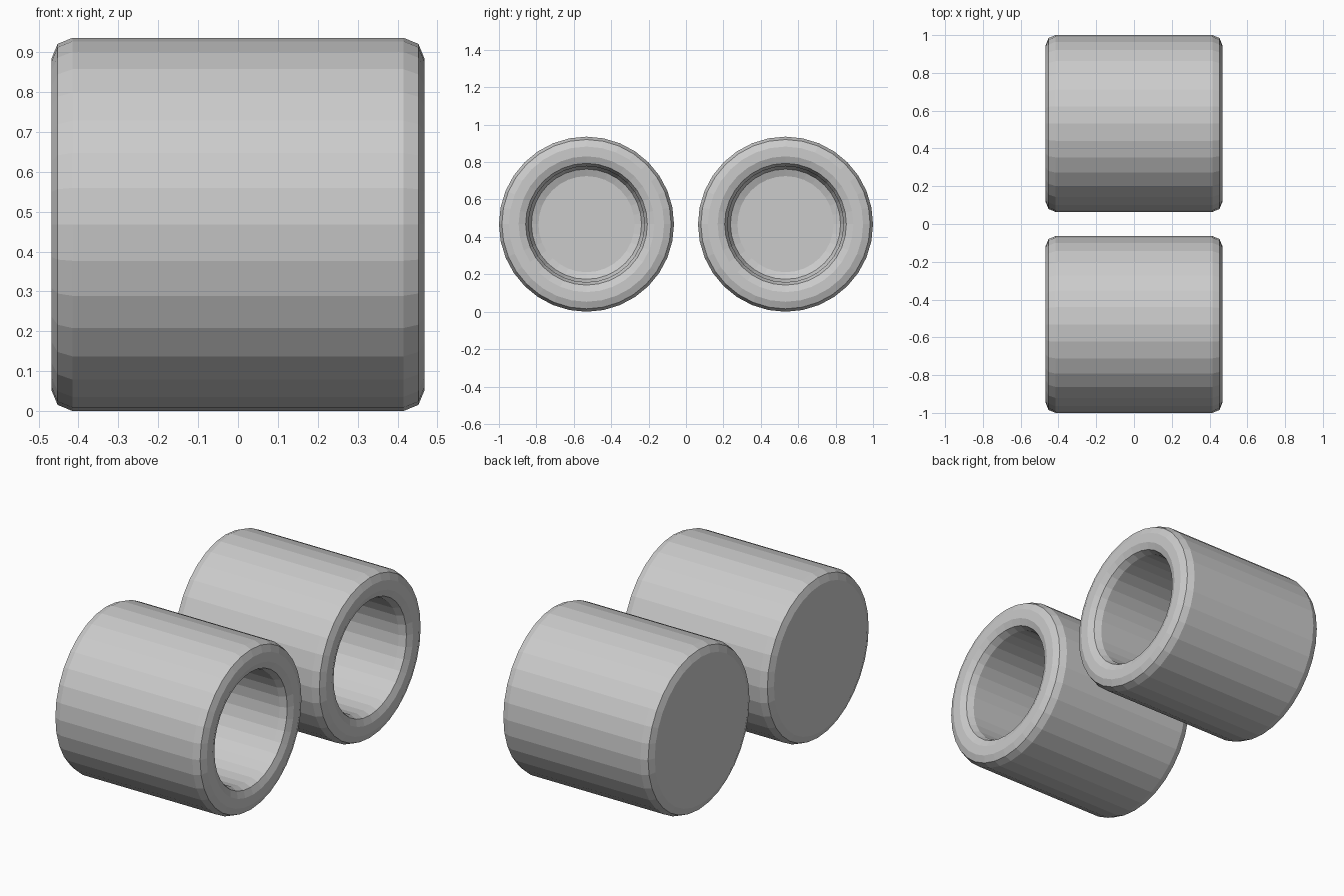
import bpy, bmesh, math

if "Cube" in bpy.data.objects:
    bpy.data.objects.remove(bpy.data.objects["Cube"])

SIDES = 32
R, HALF, INNER, FLOOR, B = 0.468, 0.468, 0.31, -0.312, 0.053
M = B * (1 - math.sqrt(0.5))  # midpoint inset of a two-segment round

# Profile (x, radius) from the closed end, over the rim, down to the inner floor
PROFILE = [
    (-HALF, R - B), (-HALF + M, R - M), (-HALF + B, R),
    (HALF - B, R), (HALF - M, R - M), (HALF, R - B),
    (HALF, INNER + B), (HALF - M, INNER + M), (HALF - B, INNER),
    (FLOOR + B, INNER), (FLOOR + M, INNER - M), (FLOOR, INNER - B),
]


def make_cup(name, y):
    bm = bmesh.new()
    rings = []
    for x, r in PROFILE:
        angles = [2 * math.pi * i / SIDES for i in range(SIDES)]
        rings.append([bm.verts.new((x, r * math.cos(a), r * math.sin(a))) for a in angles])
    for a, b in zip(rings, rings[1:]):
        for i in range(SIDES):
            j = (i + 1) % SIDES
            bm.faces.new((a[i], a[j], b[j], b[i]))
    # End cap and inner floor
    bm.faces.new(rings[0])
    bm.faces.new(rings[-1])
    bmesh.ops.recalc_face_normals(bm, faces=bm.faces)
    mesh = bpy.data.meshes.new(name)
    bm.to_mesh(mesh)
    bm.free()
    obj = bpy.data.objects.new(name, mesh)
    obj.location = (0, y, R)
    bpy.context.collection.objects.link(obj)


# Two matching hollow cylinders, open towards +x
make_cup("front_cup", -0.532)
make_cup("back_cup", 0.532)
